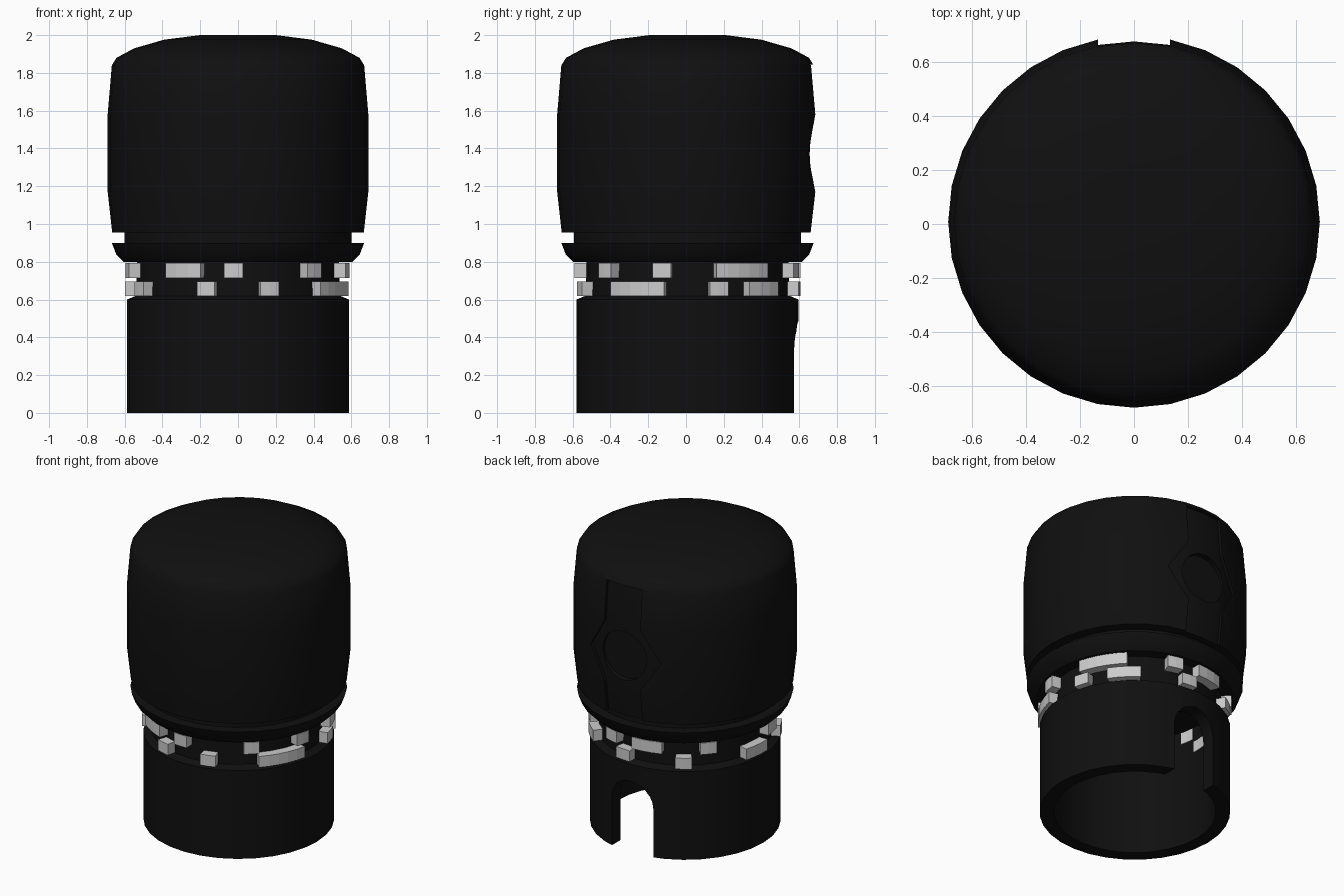
import bpy, bmesh, math

if "Cube" in bpy.data.objects:
    bpy.data.objects.remove(bpy.data.objects["Cube"])

CY = 0.008      # axis offset in y
SIDES = 32

black = bpy.data.materials.new("black_plastic")
black.diffuse_color = (0.005, 0.005, 0.005, 1)
black.use_nodes = True
black.node_tree.nodes["Principled BSDF"].inputs["Base Color"].default_value = black.diffuse_color


def finish(bm, name, mat=None):
    bmesh.ops.recalc_face_normals(bm, faces=bm.faces)
    mesh = bpy.data.meshes.new(name)
    bm.to_mesh(mesh)
    bm.free()
    ob = bpy.data.objects.new(name, mesh)
    bpy.context.collection.objects.link(ob)
    if mat:
        mesh.materials.append(mat)
    return ob


def lathe(name, profile, closed=False):
    """Revolve (radius, z) points; closed profiles give a tube."""
    bm = bmesh.new()
    rings = []
    for r, z in profile:
        ring = []
        for i in range(SIDES):
            a = 2 * math.pi * i / SIDES
            ring.append(bm.verts.new((r * math.cos(a), CY + r * math.sin(a), z)))
        rings.append(ring)
    pairs = list(zip(rings, rings[1:]))
    if closed:
        pairs.append((rings[-1], rings[0]))
    else:
        bm.faces.new(rings[0])
        bm.faces.new(rings[-1])
    for lo, hi in pairs:
        for i in range(SIDES):
            j = (i + 1) % SIDES
            bm.faces.new((lo[i], lo[j], hi[j], hi[i]))
    return finish(bm, name, black)


def prism(name, pts, y0, y1):
    """Extrude an (x, z) outline along y."""
    bm = bmesh.new()
    face = bm.faces.new([bm.verts.new((x, y0, z)) for x, z in pts])
    ext = bmesh.ops.extrude_face_region(bm, geom=[face])
    verts = [v for v in ext["geom"] if isinstance(v, bmesh.types.BMVert)]
    bmesh.ops.translate(bm, verts=verts, vec=(0, y1 - y0, 0))
    return finish(bm, name)


def cut(ob, cutter):
    cutter.hide_render = True
    mod = ob.modifiers.new("cut", "BOOLEAN")
    mod.operation = "DIFFERENCE"
    mod.solver = "EXACT"
    mod.object = cutter
    bpy.context.view_layer.objects.active = ob
    bpy.ops.object.modifier_apply(modifier=mod.name)
    bpy.data.objects.remove(cutter, do_unlink=True)


def smooth(ob):
    bpy.ops.object.select_all(action="DESELECT")
    ob.select_set(True)
    bpy.context.view_layer.objects.active = ob
    bpy.ops.object.shade_smooth_by_angle(angle=math.radians(30))


def arc(cx, cz, r, a0, a1, n):
    return [(cx + r * math.cos(math.radians(a0 + (a1 - a0) * i / n)),
             cz + r * math.sin(math.radians(a0 + (a1 - a0) * i / n))) for i in range(n + 1)]


# Cap head with lower collar and gap
head = lathe("cap_head", [
    (0.54, 0.80), (0.605, 0.80), (0.645, 0.84), (0.668, 0.90), (0.60, 0.90),
    (0.60, 0.955), (0.666, 0.955), (0.69, 1.17), (0.69, 1.58), (0.668, 1.84),
    (0.643, 1.88), (0.55, 1.93), (0.39, 1.976), (0.20, 2.0)])

# Shallow recess down the back, widening in the middle
half = [(0.1346, 0.93), (0.1346, 1.17), (0.264, 1.37), (0.1346, 1.58), (0.1346, 1.845)]
outline = half + [(-x, z) for x, z in reversed(half)]
cut(head, prism("recess_cutter", outline, 0.613, 0.9))

# Floor of the recess, with a round dimple
panel = lathe("recess_panel", [
    (0.645, 0.957), (0.67, 1.17), (0.67, 1.58), (0.648, 1.842)])
dimple = arc(0, 1.37, 0.165, 0, 360 - 15, 23)
cut(panel, prism("dimple_cutter", dimple, 0.64, 0.9))
prism("dimple_floor", dimple, 0.60, 0.638).data.materials.append(black)

# Back wall of the head behind the dimple is cleared with the recess above

# Open base tube with a stepped-in neck
base = lathe("base_tube", [
    (0.50, 0), (0.588, 0), (0.588, 0.60), (0.54, 0.62), (0.535, 0.82), (0.50, 0.82)],
    closed=True)

# Arched slot at the back of the base
W = 0.155
slot = [(-W, -0.1), (W, -0.1)] + arc(0, 0.33, W, 0, 180, 12)
cut(base, prism("slot_cutter", slot, 0.3, 0.9))

for ob in (head, panel, base):
    smooth(ob)


# Two rows of grey coding tabs; angles in degrees from the front towards +x
def tab(name, a0, a1, z0, z1, r0=0.495, r1=0.598):
    n = max(1, round((a1 - a0) / 6))
    bm = bmesh.new()
    cols = []
    for i in range(n + 1):
        a = math.radians(a0 + (a1 - a0) * i / n)
        s, c = math.sin(a), math.cos(a)
        cols.append([bm.verts.new((r * s, CY - r * c, z))
                     for r, z in ((r0, z0), (r1, z0), (r1, z1), (r0, z1))])
    bm.faces.new(cols[0])
    bm.faces.new(cols[-1])
    for p, q in zip(cols, cols[1:]):
        for k in range(4):
            m = (k + 1) % 4
            bm.faces.new((p[k], p[m], q[m], q[k]))
    finish(bm, name)


upper = [(-7, 2.5), (38, 47.5), (72, 81.5), (105, 135.5), (160, 170),
         (181.5, 201), (224, 234), (274, 285), (320, 340.5)]
lower = [(11.5, 21.2), (47, 78), (101.5, 111.2), (123.4, 143.5), (169.5, 180),
         (209, 219), (254, 273), (293.5, 303), (338.8, 348)]
for label, row, z0, z1 in (("upper", upper, 0.715, 0.794), ("lower", lower, 0.62, 0.695)):
    for i, (a0, a1) in enumerate(row):
        tab(f"{label}_tab_{i + 1}", a0, a1, z0, z1)
